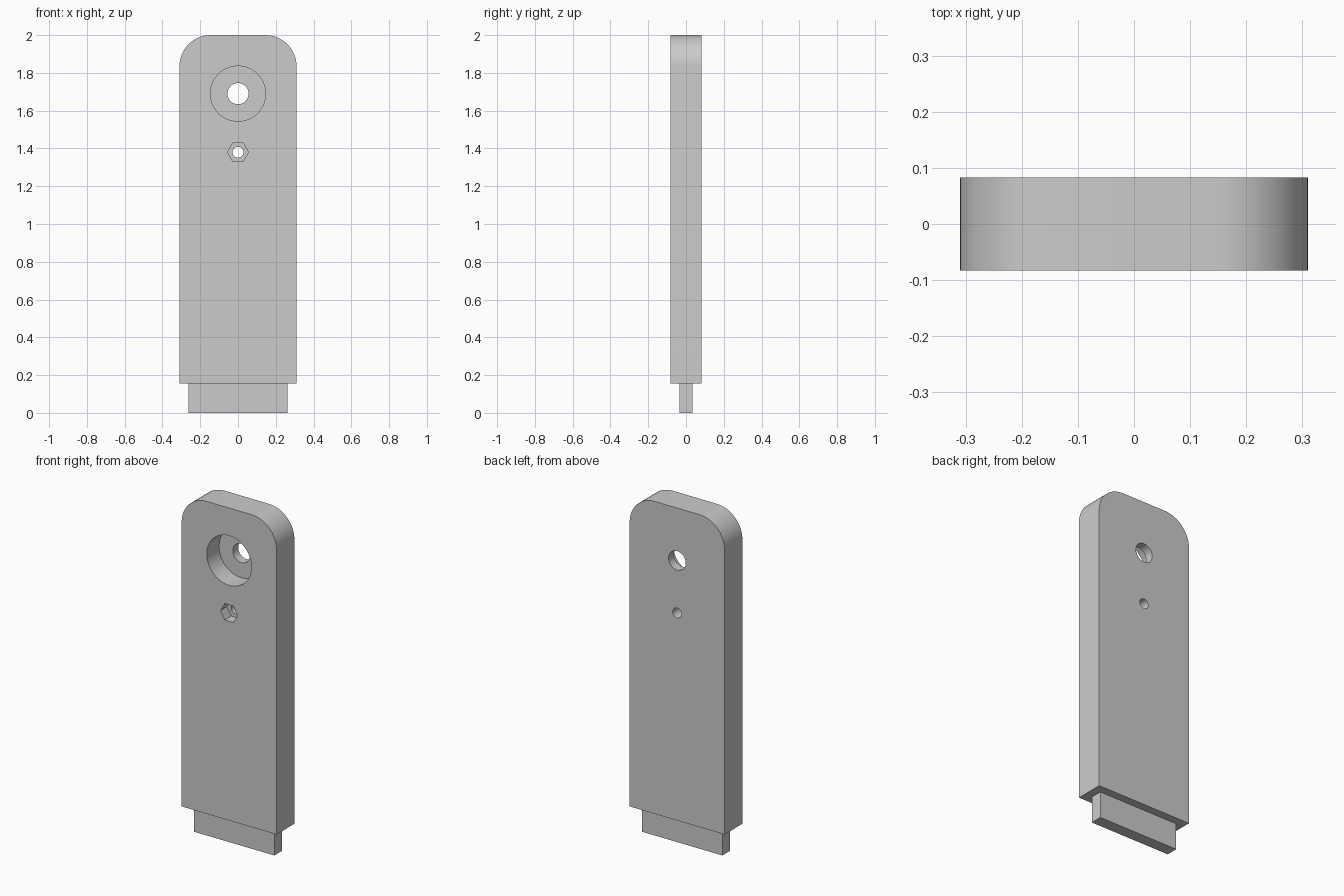
import bpy
import bmesh
from math import radians
from mathutils import Matrix, Vector

if "Cube" in bpy.data.objects:
    bpy.data.objects.remove(bpy.data.objects["Cube"], do_unlink=True)

HALF_T = 0.083     # half thickness of the plate
SHOULDER = 0.155   # height where the tongue meets the plate

grey = bpy.data.materials.new("plain_grey")
grey.use_nodes = True
colour = (0.6, 0.6, 0.6, 1)
grey.diffuse_color = colour
grey.node_tree.nodes["Principled BSDF"].inputs["Base Color"].default_value = colour


def finish(name, bm):
    bmesh.ops.recalc_face_normals(bm, faces=bm.faces)
    mesh = bpy.data.meshes.new(name)
    bm.to_mesh(mesh)
    bm.free()
    mesh.materials.append(grey)
    obj = bpy.data.objects.new(name, mesh)
    bpy.context.collection.objects.link(obj)
    return obj


def box(half_x, half_y, z0, z1):
    bm = bmesh.new()
    bmesh.ops.create_cube(bm, size=1)
    bmesh.ops.scale(bm, verts=bm.verts, vec=(2 * half_x, 2 * half_y, z1 - z0))
    bmesh.ops.translate(bm, verts=bm.verts, vec=(0, 0, (z0 + z1) / 2))
    return bm


def drill(name, target, z, radius, y0, y1, sides):
    """Cut a prism along y out of the target."""
    bm = bmesh.new()
    bmesh.ops.create_cone(bm, cap_ends=True, segments=sides, radius1=radius,
                          radius2=radius, depth=y1 - y0)
    # a vertex points sideways after these turns
    turn = Matrix.Rotation(radians(90), 4, 'X') @ Matrix.Rotation(radians(90), 4, 'Z')
    place = Matrix.Translation(Vector((0, (y0 + y1) / 2, z)))
    bmesh.ops.transform(bm, matrix=place @ turn, verts=bm.verts)
    cutter = finish(name, bm)
    cutter.hide_render = True
    mod = target.modifiers.new(name, 'BOOLEAN')
    mod.operation = 'DIFFERENCE'
    mod.solver = 'EXACT'
    mod.object = cutter
    return cutter


# Plate with rounded top corners
bm = box(0.31, HALF_T, SHOULDER, 2.0)
corners = [e for e in bm.edges if all(v.co.z > 1.9 for v in e.verts)
           and abs(e.verts[0].co.x - e.verts[1].co.x) < 0.01]
bmesh.ops.bevel(bm, geom=corners, offset=0.165, offset_type='OFFSET',
                segments=16, profile=0.5, affect='EDGES')
plate = finish("plate", bm)

# Counterbored hole above, hexagonal nut pocket with a small hole below
out = HALF_T + 0.05
cutters = [
    drill("counterbore_cutter", plate, 1.69, 0.146, -out, -HALF_T + 0.115, 64),
    drill("large_hole_cutter", plate, 1.69, 0.056, -out, out, 40),
    drill("nut_pocket_cutter", plate, 1.38, 0.056, -out, -HALF_T + 0.06, 6),
    drill("small_hole_cutter", plate, 1.38, 0.029, -out, out, 32),
]

# Apply the cuts and discard the cutters
bpy.context.view_layer.update()
graph = bpy.context.evaluated_depsgraph_get()
cut_mesh = bpy.data.meshes.new_from_object(plate.evaluated_get(graph))
plate.modifiers.clear()
plate.data = cut_mesh
cut_mesh.materials.clear()
cut_mesh.materials.append(grey)
for face in cut_mesh.polygons:
    face.material_index = 0
for cutter in cutters:
    bpy.data.objects.remove(cutter, do_unlink=True)

# Tongue at the foot
tongue = finish("tongue", box(0.262, 0.035, 0, SHOULDER))

# Smooth curves, sharp edges
bpy.ops.object.select_all(action='DESELECT')
plate.select_set(True)
bpy.context.view_layer.objects.active = plate
bpy.ops.object.shade_smooth_by_angle(angle=radians(30))
